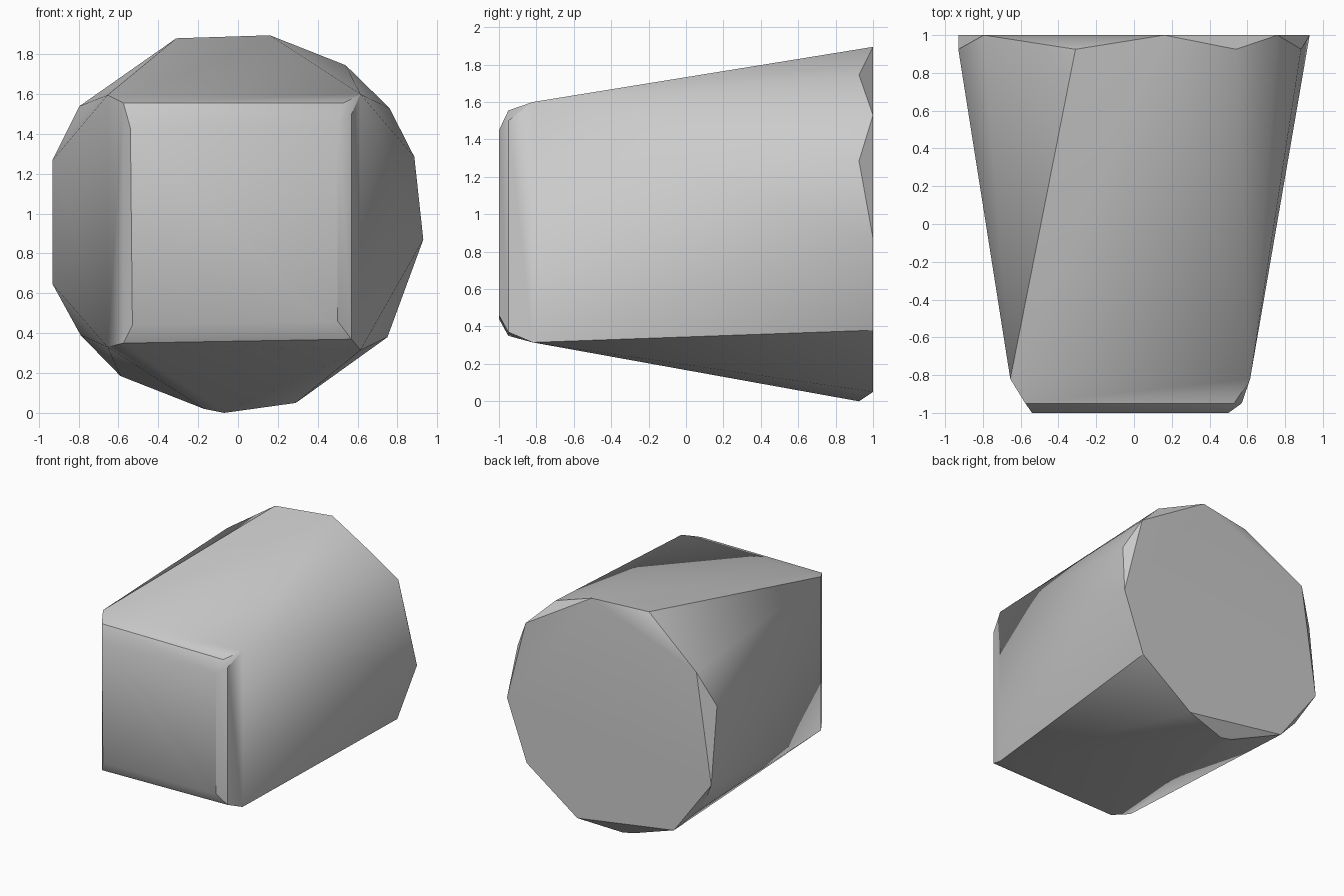
import bpy
import bmesh
import math

# Remove the default object
default_cube = bpy.data.objects.get("Cube")
if default_cube:
    bpy.data.objects.remove(default_cube, do_unlink=True)


def make_material(name, colour):
    material = bpy.data.materials.new(name)
    material.use_nodes = True
    material.diffuse_color = colour
    material.node_tree.nodes["Principled BSDF"].inputs["Base Color"].default_value = colour
    return material


def add_section(mesh, depth, outline):
    """Add one cross-section outline, given as x and z pairs, at a depth."""
    for x, z in outline:
        mesh.verts.new((x, depth, z))


# Rounded rear end: flat cap outline, and the outer rim points just ahead of it
rear_cap = [(.16, 1.895), (.76, 1.53), (.93, .87), (.75, .38),
            (.29, .05), (-.59, .185), (-.93, .645), (-.795, 1.54)]
rear_rim = [(-.31, 1.88), (.54, 1.745), (.885, 1.285), (-.07, 0),
            (-.17, .02), (-.79, .39), (-.93, 1.27)]

# Square front end: shoulder, bevel and flat face
front_shoulder = [(-.655, 1.595), (.615, 1.6), (.615, .315), (-.655, .33)]
front_bevel = [(-.575, 1.555), (.53, 1.555), (.57, 1.5), (.57, .37),
               (-.575, .35)]
front_face = [(-.54, 1.43), (.5, 1.45), (.5, .46), (.43, .455), (-.53, .44)]

# Stretch one faceted skin over all the sections
mesh = bmesh.new()
sections = ((1, rear_cap), (.925, rear_rim), (-.82, front_shoulder),
            (-.95, front_bevel), (-1, front_face))
for depth, outline in sections:
    add_section(mesh, depth, outline)

hull = bmesh.ops.convex_hull(mesh, input=mesh.verts[:])
unused = {item for item in hull["geom_interior"] + hull["geom_unused"]
          if isinstance(item, bmesh.types.BMVert)}
bmesh.ops.delete(mesh, geom=list(unused), context="VERTS")
bmesh.ops.dissolve_limit(mesh, angle_limit=math.radians(1),
                         verts=mesh.verts[:], edges=mesh.edges[:])
bmesh.ops.recalc_face_normals(mesh, faces=mesh.faces[:])

body_data = bpy.data.meshes.new("tapered_body")
mesh.to_mesh(body_data)
mesh.free()
body = bpy.data.objects.new("tapered_body", body_data)
bpy.context.collection.objects.link(body)
body_data.materials.append(make_material("light_grey", (.6, .6, .6, 1)))

# Soft facets with crisp corners
bpy.ops.object.select_all(action="DESELECT")
body.select_set(True)
bpy.context.view_layer.objects.active = body
bpy.ops.object.shade_smooth_by_angle(angle=math.radians(30))
